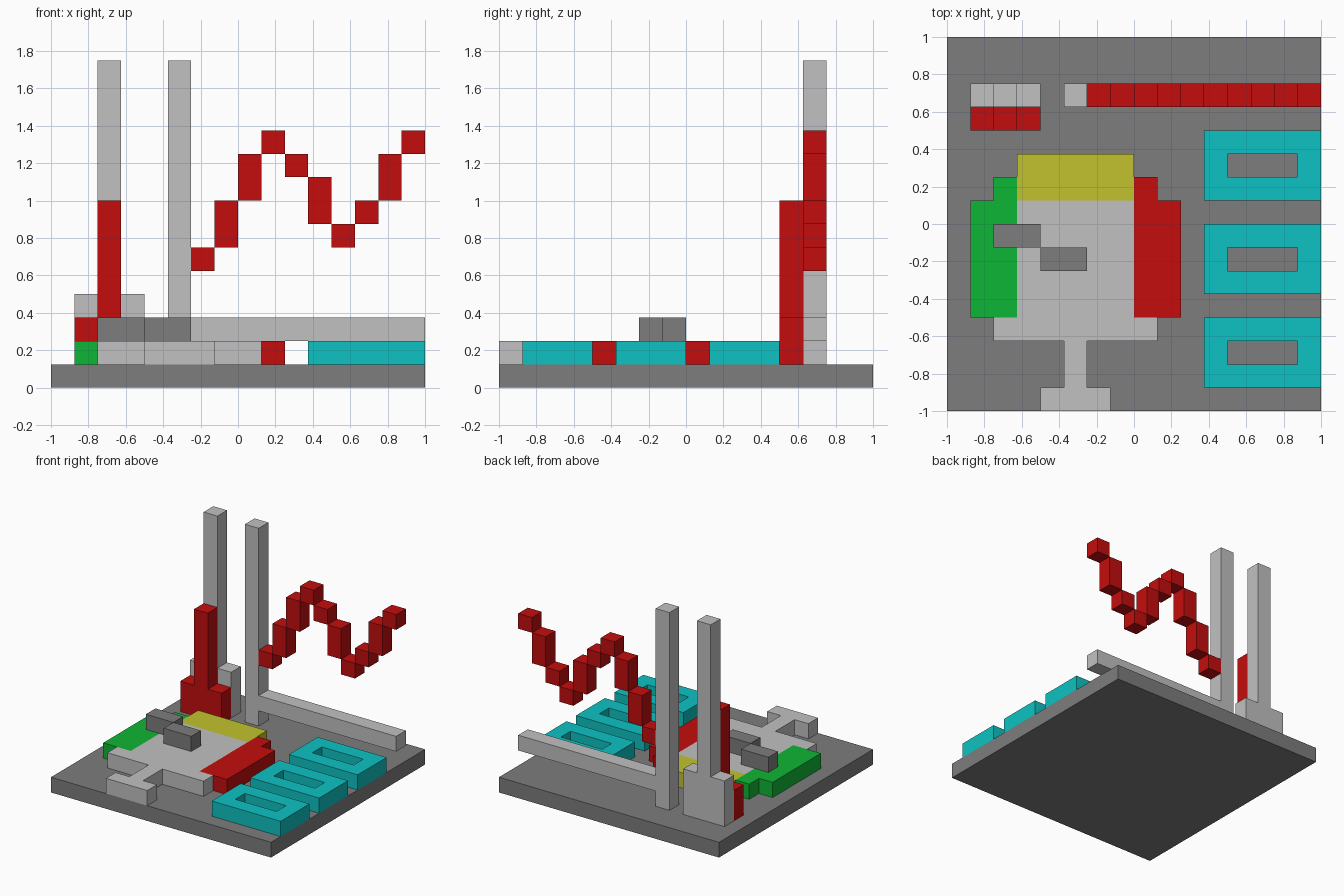
import bpy
import bmesh

cube = bpy.data.objects.get("Cube")
if cube:
    bpy.data.objects.remove(cube, do_unlink=True)

U = 0.125          # side of one grid block
AXIS = -0.3125     # x of the centre line of the flat body


def linear(v):
    v /= 255
    return v / 12.92 if v <= 0.04045 else ((v + 0.055) / 1.055) ** 2.4


def material(name, r, g, b):
    m = bpy.data.materials.new(name)
    col = (linear(r), linear(g), linear(b), 1)
    m.use_nodes = True
    m.diffuse_color = col
    bsdf = next(n for n in m.node_tree.nodes if n.type == 'BSDF_PRINCIPLED')
    bsdf.inputs["Base Color"].default_value = col
    return m


DARK = material("dark grey", 125, 125, 125)
LIGHT = material("light grey", 193, 193, 193)
RED = material("red", 195, 13, 13)
CYAN = material("cyan", 14, 194, 194)
YELLOW = material("yellow", 194, 194, 46)
GREEN = material("green", 15, 182, 54)


def finish(name, bm, mat):
    bmesh.ops.recalc_face_normals(bm, faces=bm.faces)
    me = bpy.data.meshes.new(name)
    bm.to_mesh(me)
    bm.free()
    me.materials.append(mat)
    ob = bpy.data.objects.new(name, me)
    bpy.context.collection.objects.link(ob)
    return ob


def prism(name, outline, axis, lo, hi, mat):
    """Extrude an outline along y (outline is x, z) or z (outline is x, y)."""
    place = (lambda a, b: (a, lo, b)) if axis == 'y' else (lambda a, b: (a, b, lo))
    bm = bmesh.new()
    face = bm.faces.new([bm.verts.new(place(a, b)) for a, b in outline])
    top = bmesh.ops.extrude_face_region(bm, geom=[face])["geom"]
    shift = (0, hi - lo, 0) if axis == 'y' else (0, 0, hi - lo)
    bmesh.ops.translate(bm, vec=shift,
                        verts=[v for v in top if isinstance(v, bmesh.types.BMVert)])
    return finish(name, bm, mat)


def box(name, x, y, z, mat):
    return prism(name, [(x[0], y[0]), (x[1], y[0]), (x[1], y[1]), (x[0], y[1])],
                 'z', z[0], z[1], mat)


def mirrored(half, centre):
    """Close a right-hand half outline with its mirror image."""
    return ([(centre + a, b) for a, b in half]
            + [(centre - a, b) for a, b in reversed(half)])


# Ground slab
box("base", (-1, 1), (-1, 1), (0, U), DARK)

# Flat body with shoulders, stem and foot
body = [(0.1875, -1), (0.1875, -0.875), (0.0625, -0.875), (0.0625, -0.625),
        (0.4375, -0.625), (0.4375, -0.5), (0.3125, -0.5), (0.3125, 0.125)]
prism("body", mirrored(body, AXIS), 'z', U, 2 * U, LIGHT)
box("yellow_cap", (-0.625, 0), (0.125, 0.375), (U, 2 * U), YELLOW)

# Stepped wings on each side of the body
wing = [(0.3125, -0.5), (0.5625, -0.5), (0.5625, 0.125), (0.4375, 0.125),
        (0.4375, 0.25), (0.3125, 0.25)]
for name, side, mat in (("left_wing", 1, RED), ("right_wing", -1, GREEN)):
    prism(name, [(AXIS + side * a, b) for a, b in wing], 'z', U, 2 * U, mat)

# Two staggered bars resting on the body
box("rear_bar", (-0.75, -0.5), (-0.125, 0), (2 * U, 3 * U), DARK)
box("front_bar", (-0.5, -0.25), (-0.25, -0.125), (2 * U, 3 * U), DARK)


# Towers: a tall shaft between two low shoulders
def tower(name, y, shoulder, height, mat):
    half = [(0.1875, U), (0.1875, shoulder), (0.0625, shoulder), (0.0625, height)]
    prism(name, mirrored(half, -0.6875), 'y', y, y + U, mat)


tower("grey_tower", 0.625, 0.5, 1.75, LIGHT)
tower("red_tower", 0.5, 0.375, 1.0, RED)

# Second column with its long horizontal rail
box("column", (-0.375, -0.25), (0.625, 0.75), (U, 1.75), LIGHT)
box("rail", (-0.25, 1), (0.625, 0.75), (2 * U, 3 * U), LIGHT)

# Zigzag of blocks: bottom and top of each step, in grid blocks
steps = [(5, 6), (6, 8), (8, 10), (10, 11), (9, 10),
         (7, 9), (6, 7), (7, 8), (8, 10), (10, 11)]
for i, (lo, hi) in enumerate(steps):
    x = -0.25 + i * U
    box(f"zigzag_step_{i + 1}", (x, x + U), (0.625, 0.75), (lo * U, hi * U), RED)


# Row of three raised rectangular frames
def frame(name, y):
    bm = bmesh.new()
    outer = [(0.375, y), (1, y), (1, y + 3 * U), (0.375, y + 3 * U)]
    inner = [(0.5, y + U), (0.875, y + U), (0.875, y + 2 * U), (0.5, y + 2 * U)]
    rings = [[bm.verts.new((a, b, z)) for a, b in loop]
             for loop, z in ((outer, U), (outer, 2 * U), (inner, 2 * U), (inner, U))]
    for r in range(4):
        a, b = rings[r], rings[(r + 1) % 4]
        for k in range(4):
            n = (k + 1) % 4
            bm.faces.new((a[k], a[n], b[n], b[k]))
    finish(name, bm, CYAN)


for i, y in enumerate((-0.875, -0.375, 0.125)):
    frame(f"cyan_frame_{i + 1}", y)
